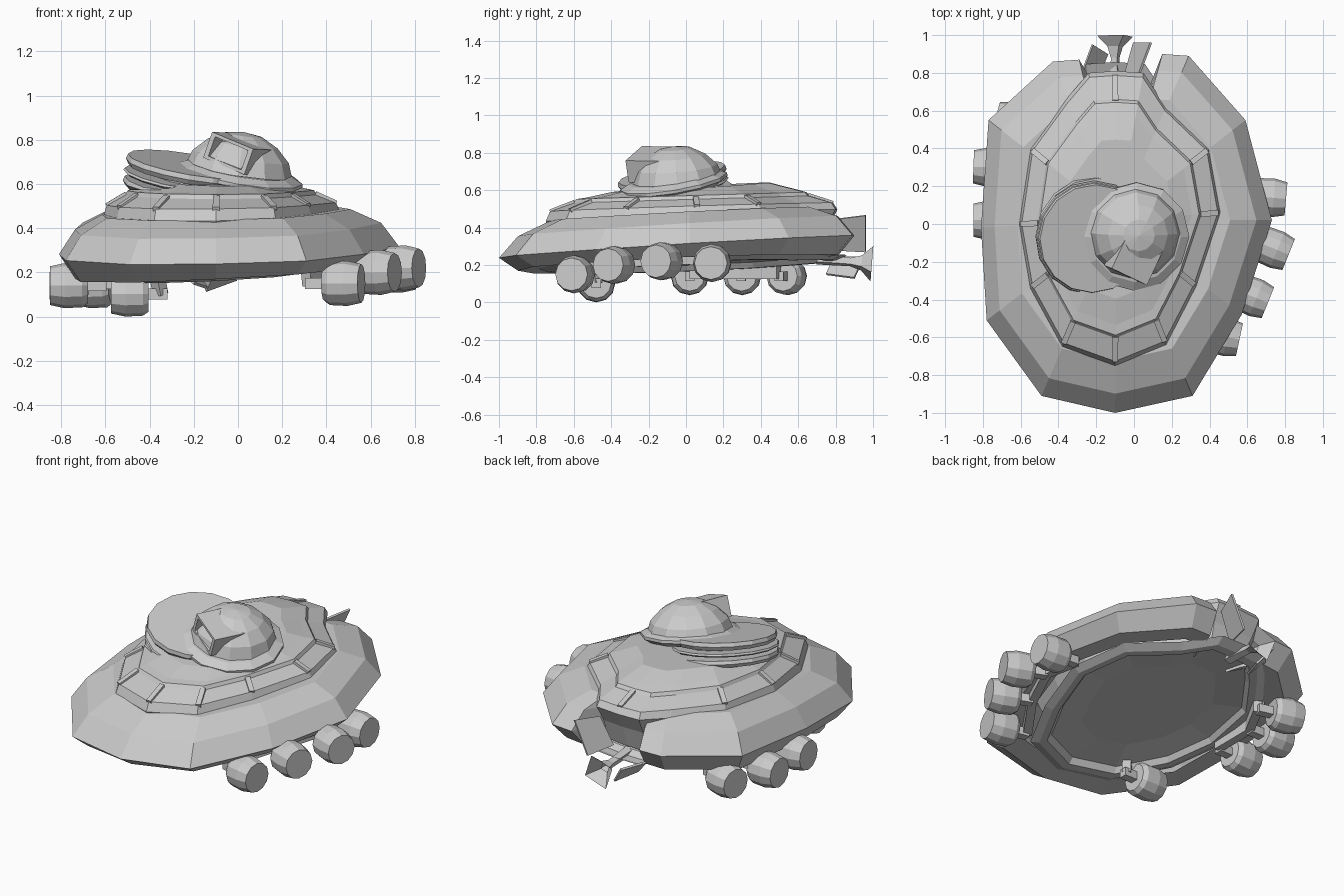
import bpy, bmesh, math
from mathutils import Vector, Matrix

if "Cube" in bpy.data.objects:
    bpy.data.objects.remove(bpy.data.objects["Cube"])


def loft(name, rings, closed=True, cap_start=False, cap_end=False):
    """Skin successive rings of points with flat quads."""
    bm = bmesh.new()
    vs = [[bm.verts.new(p) for p in r] for r in rings]
    n = len(vs[0])
    for a, b in zip(vs, vs[1:]):
        for j in range(n if closed else n - 1):
            k = (j + 1) % n
            bm.faces.new((a[j], a[k], b[k], b[j]))
    if cap_start:
        bm.faces.new(vs[0][::-1])
    if cap_end:
        bm.faces.new(vs[-1])
    bmesh.ops.recalc_face_normals(bm, faces=bm.faces)
    me = bpy.data.meshes.new(name)
    bm.to_mesh(me)
    bm.free()
    ob = bpy.data.objects.new(name, me)
    bpy.context.collection.objects.link(ob)
    return ob


def lathe(name, profile, sides, matrix, caps=(True, True), turn=0):
    rings = [[matrix @ Vector((r * math.cos(turn + 2 * math.pi * i / sides),
                               r * math.sin(turn + 2 * math.pi * i / sides), h))
              for i in range(sides)] for r, h in profile]
    return loft(name, rings, True, *caps)


def frame(origin, axis, up=(0, 1, 0)):
    """Matrix with local z along axis."""
    z = Vector(axis).normalized()
    x = Vector(up).cross(z).normalized()
    y = z.cross(x)
    m = Matrix((x, y, z)).transposed().to_4x4()
    m.translation = Vector(origin)
    return m


def bar(name, a, b, w, h):
    a, b = Vector(a), Vector(b)
    m = frame(a, b - a, (0, 0, 1))
    L = (b - a).length
    rings = [[m @ Vector((sx * w / 2, sy * h / 2, z))
              for sx, sy in ((-1, -1), (1, -1), (1, 1), (-1, 1))] for z in (0, L)]
    return loft(name, rings, True, True, True)


CX, CY = -0.09, 0.02


def tilted(p, k, z, a, b):
    x, y = CX + (p[0] - CX) * k, CY + (p[1] - CY) * k
    return Vector((x, y, z + a * x + b * y))


# Lower hull: a C-shaped shell, open at the back
outline = [(0.09, 0.75), (0.15, 0.90), (0.29, 0.89), (0.59, 0.55), (0.73, 0.02), (0.57, -0.48),
           (0.31, -0.91), (-0.10, -1.0), (-0.49, -0.91), (-0.78, -0.51), (-0.81, -0.02),
           (-0.77, 0.55), (-0.43, 0.86), (-0.29, 0.87), (-0.22, 0.75)]
section = [(0.76, 0.22, 0.05, 0.04), (0.90, 0.21, 0.05, 0.04), (1.0, 0.30, 0.02, 0.06),
           (0.90, 0.41, 0.02, 0.06), (0.73, 0.475, 0.02, 0.05), (0.60, 0.47, 0.02, 0.05)]
loft("hull_ring", [[tilted(p, *s) for s in section] for p in outline], False, True, True)

# Upper deck: stepped faceted tiers with a skirt behind the hull
deck = [(-0.10, -0.75), (0.17, -0.64), (0.33, -0.33), (0.46, 0.06), (0.40, 0.40), (0.17, 0.62),
        (0.05, 0.80), (-0.10, 0.81), (-0.24, 0.80), (-0.36, 0.66), (-0.55, 0.40), (-0.61, 0.0),
        (-0.55, -0.34), (-0.38, -0.65)]
tiers = [(0.88, 0.24, 0.05, 0.04), (0.93, 0.36, 0.03, 0.05), (1.0, 0.465, 0.02, 0.04),
         (0.97, 0.51, 0.01, 0.03), (0.81, 0.55, 0.0, 0.03), (0.79, 0.57, 0.0, 0.03),
         (0.72, 0.58, -0.01, 0.04), (0.54, 0.612, -0.02, 0.06)]
loft("upper_deck", [[tilted(p, *t) for p in deck] for t in tiers], True, False, True)

# Belly: shallow panelled recess closing the underside
belly = [(1.06, 0.22), (0.98, 0.195), (0.91, 0.195), (0.87, 0.225), (0.60, 0.245)]
loft("belly_plate", [[tilted(p, k, z, 0.05, 0.04) for p in deck] for k, z in belly],
     True, False, True)

# Low ribs over the deck corners
for i, p in enumerate(deck):
    if i not in (5, 6, 8, 9):
        bar(f"deck_rib_{i}", tilted(p, 0.97, 0.508, 0.01, 0.03),
            tilted(p, 0.80, 0.555, 0.0, 0.03), 0.03, 0.022)

# Tilted stack of discs on the left, sinking into the deck
slant = (0.17, -0.17, 1)
for name, c, r, t in (("top_disc", (-0.22, -0.07, 0.645), 0.295, 0.045),
                      ("middle_disc", (-0.22, -0.07, 0.605), 0.305, 0.02),
                      ("base_disc", (-0.21, -0.06, 0.545), 0.32, 0.04)):
    ob = lathe(name, [(r * 0.95, 0), (r, t * 0.5), (r * 0.98, t)], 16, frame(c, slant))
    for v in ob.data.vertices:
        v.co.z = max(v.co.z, 0.572)
lathe("disc_column", [(0.22, 0.045), (0.22, 0.12)], 12, frame((-0.20, -0.06, 0.55), slant),
      (False, False))

# Dome turret with its brim
lathe("turret_brim", [(0.25, -0.03), (0.29, -0.005), (0.29, 0.012), (0.24, 0.035)], 12,
      frame((0.005, -0.065, 0.635), slant))
lean = Vector((0.14, -0.08, 1)).normalized()
base = Vector((0.0, -0.045, 0.635))
lathe("turret_dome", [(0.245, 0.02), (0.22, 0.09), (0.16, 0.15), (0.085, 0.19)], 12,
      frame(base, lean))
lathe("dome_cap", [(0.085, 0), (0.001, 0.012)], 12, frame(base + lean * 0.19, lean))

# Hollow viewing box on the front of the turret
bx = frame((0.04, -0.09, 0.735), (-0.42, -0.9, 0.02), (0.36, -0.12, 1))
box_rings = [(0.11, 0.062, 0), (0.11, 0.062, 0.2), (0.088, 0.047, 0.2), (0.083, 0.042, 0.12)]
loft("viewing_box", [[bx @ Vector((sx * w, sy * h, z))
                      for sx, sy in ((-1, -1), (1, -1), (1, 1), (-1, 1))]
                     for w, h, z in box_rings], True, True, True)

# Wheels with chamfered edges: position and yaw of the axle, plus short axles
right = [((0.475, -0.595, 0.15), -12), ((0.63, -0.385, 0.20), -22),
         ((0.74, -0.13, 0.22), -22), ((0.72, 0.14, 0.21), -5)]
left = [((-0.49, -0.48, 0.102), 180), ((-0.765, 0.02, 0.14), 180),
        ((-0.765, 0.30, 0.14), 178), ((-0.65, 0.54, 0.14), 165)]
for side, group in (("right", right), ("left", left)):
    hubs = []
    for i, (c, yaw) in enumerate(group):
        d = Vector((math.cos(math.radians(yaw)), math.sin(math.radians(yaw)), 0))
        lathe(f"{side}_wheel_{i}", [(0.08, -0.085), (0.098, -0.06), (0.102, 0.02), (0.088, 0.085)],
              12, frame(c, d))
        hub = Vector(c) - d * 0.17
        hubs.append(hub)
        bar(f"{side}_axle_{i}", c, hub, 0.05, 0.05)
    # Bogie beams joining the axles, close under the hull lip
    lift = Vector((0, 0, 0.02))
    for i in range(len(hubs) - 1):
        if side == "right" or i > 0:
            bar(f"{side}_beam_{i}", hubs[i] + lift, hubs[i + 1] + lift, 0.05, 0.07)
bar("front_left_strut", (-0.35, -0.48, 0.10), (-0.37, -0.5, 0.2), 0.05, 0.05)

# Tail: flared four-sided nozzle on a thin boom
tail = frame((-0.10, 0.70, 0.23), (0, 1, -0.08), (0, 0, 1))
lathe("tail_nozzle", [(0.03, 0), (0.025, 0.18), (0.045, 0.24), (0.105, 0.295), (0.03, 0.23)],
      4, tail, (True, False), math.radians(25))

# Tail vanes, thin leaning plates
for name, corners in (
        ("upper_vane", [(-0.05, 0.78, 0.28), (0.0, 0.96, 0.27), (0.09, 0.96, 0.465), (0.03, 0.80, 0.445)]),
        ("lower_vane", [(-0.28, 0.79, 0.24), (-0.22, 0.95, 0.24), (-0.14, 0.90, 0.13), (-0.20, 0.75, 0.15)])):
    ps = [Vector(c) for c in corners]
    n = (ps[1] - ps[0]).cross(ps[3] - ps[0]).normalized() * 0.006
    loft(name, [[p - n for p in ps], [p + n for p in ps]], True, True, True)
